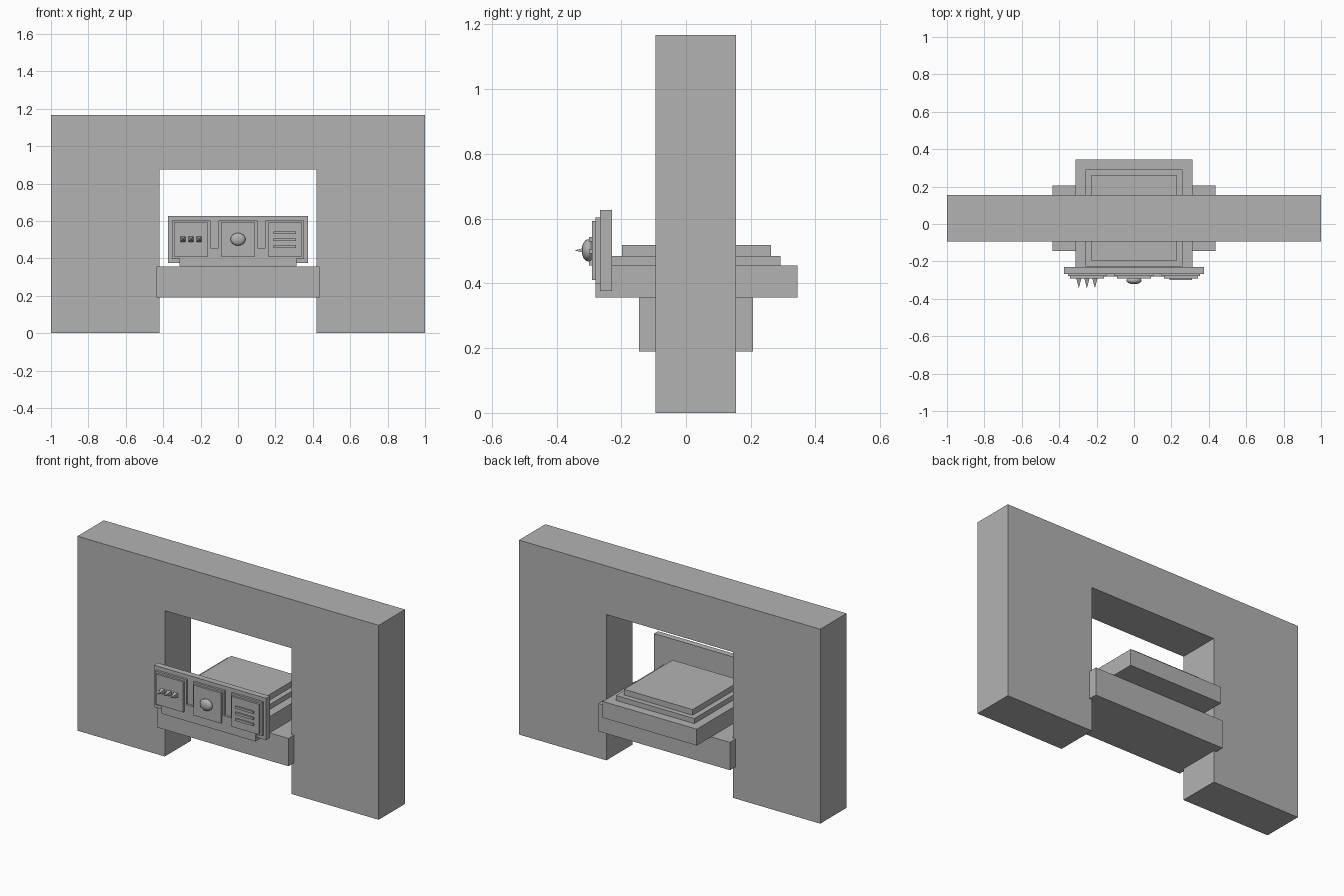
import bpy, bmesh, math
from mathutils import Matrix

cube = bpy.data.objects.get("Cube")
if cube:
    bpy.data.objects.remove(cube, do_unlink=True)

COLOUR = (0.45, 0.45, 0.45, 1)
grey = bpy.data.materials.new("plain grey")
grey.use_nodes = True
grey.diffuse_color = COLOUR
grey.node_tree.nodes["Principled BSDF"].inputs["Base Color"].default_value = COLOUR


def finish(name, bm):
    bmesh.ops.recalc_face_normals(bm, faces=bm.faces)
    mesh = bpy.data.meshes.new(name)
    bm.to_mesh(mesh)
    bm.free()
    mesh.materials.append(grey)
    obj = bpy.data.objects.new(name, mesh)
    bpy.context.collection.objects.link(obj)
    return obj


def box(name, x, y, z):
    """Box between (min, max) pairs on each axis."""
    bm = bmesh.new()
    size = [b - a for a, b in (x, y, z)]
    mid = [(a + b) / 2 for a, b in (x, y, z)]
    bmesh.ops.create_cube(bm, size=1, matrix=Matrix.Translation(mid) @ Matrix.Diagonal((*size, 1)))
    return finish(name, bm)


def across(half, centre=0):
    return (centre - half, centre + half)


# Arch: a front profile extruded backwards
bm = bmesh.new()
half = [(0.42, 0.875), (0.42, 0), (1, 0), (1, 1.167)]
outline = half + [(-x, z) for x, z in reversed(half)]
face = bm.faces.new([bm.verts.new((x, -0.094, z)) for x, z in outline])
wall = bmesh.ops.extrude_face_region(bm, geom=[face])
verts = [v for v in wall["geom"] if isinstance(v, bmesh.types.BMVert)]
bmesh.ops.translate(bm, verts=verts, vec=(0, 0.249, 0))
finish("arch", bm)

# Cross beam and stepped platform
box("cross_beam", across(0.437), (-0.145, 0.207), (0.19, 0.357))
box("platform", across(0.312), (-0.28, 0.344), (0.357, 0.455))
box("middle_step", across(0.26), (-0.228, 0.292), (0.455, 0.485))
box("top_step", across(0.228), (-0.198, 0.262), (0.485, 0.519))

# Control panel with three raised tiles
box("panel", across(0.373), (-0.266, -0.229), (0.376, 0.627))
for side, x in (("right", -0.251), ("centre", 0), ("left", 0.251)):
    box(side + "_tile_base", across(0.103, x), (-0.279, -0.266), (0.399, 0.603))
    box(side + "_tile", across(0.091, x), (-0.291, -0.279), (0.41, 0.592))

# Spikes, bars and button on the tiles
for i in (-1, 0, 1):
    bm = bmesh.new()
    place = (Matrix.Translation((-0.252 + i * 0.043, -0.3175, 0.502))
             @ Matrix.Rotation(math.pi / 2, 4, "X") @ Matrix.Rotation(math.pi / 4, 4, "Z"))
    bmesh.ops.create_cone(bm, cap_ends=True, segments=4, radius1=0.019, radius2=0,
                          depth=0.053, matrix=place)
    finish("spike", bm)
    box("bar", across(0.06, 0.25), (-0.3, -0.291), across(0.007, 0.5 + i * 0.037))

bm = bmesh.new()
bmesh.ops.create_uvsphere(bm, u_segments=32, v_segments=16, radius=1,
                          matrix=Matrix.Translation((0, -0.302, 0.502))
                          @ Matrix.Diagonal((0.04, 0.02, 0.034, 1)))
button = finish("button", bm)
for polygon in button.data.polygons:
    polygon.use_smooth = True
